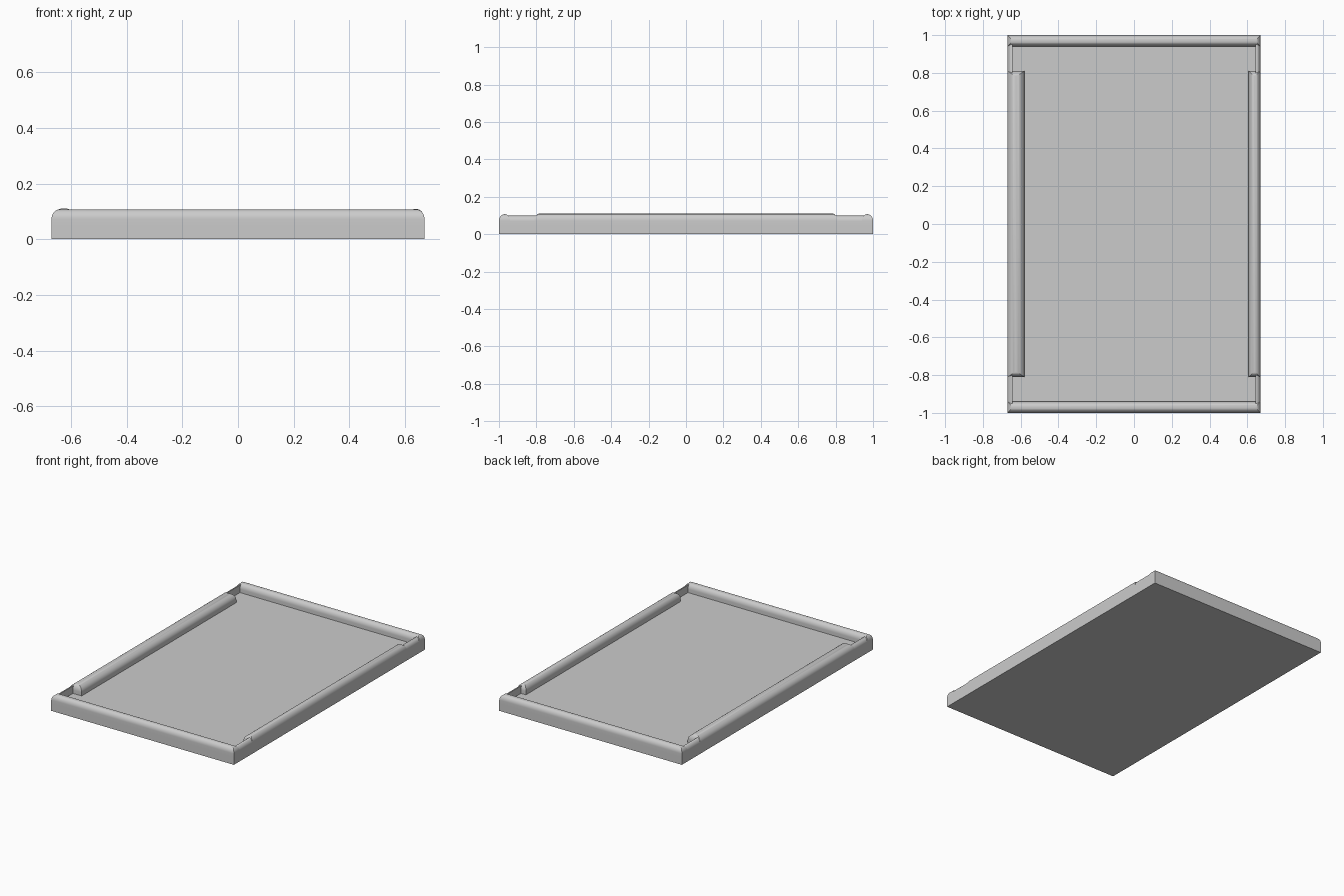
import bpy, bmesh, math

cube = bpy.data.objects.get("Cube")
if cube:
    bpy.data.objects.remove(cube, do_unlink=True)

grey = bpy.data.materials.new("plain_grey")
grey.use_nodes = True
colour = (0.6, 0.6, 0.6, 1)
grey.diffuse_color = colour
grey.node_tree.nodes["Principled BSDF"].inputs["Base Color"].default_value = colour

HALF_X, HALF_Y = 0.67, 1.0
FLOOR = 0.05
STEPS = 10


def rounded_bar(name, x0, x1, y0, y1, base, spring, top, insets):
    """Block whose top rounds inward by (left, right, front, back) insets."""
    left, right, front, back = insets
    levels = [(0, base)]
    for i in range(STEPS + 1):
        a = math.pi / 2 * i / STEPS
        levels.append((1 - math.cos(a), spring + (top - spring) * math.sin(a)))
    bm = bmesh.new()
    rings = []
    for k, z in levels:
        xa, xb = x0 + left * k, x1 - right * k
        ya, yb = y0 + front * k, y1 - back * k
        rings.append([bm.verts.new((x, y, z)) for x, y in
                      ((xa, ya), (xb, ya), (xb, yb), (xa, yb))])
    for low, high in zip(rings, rings[1:]):
        for i in range(4):
            j = (i + 1) % 4
            bm.faces.new((low[i], low[j], high[j], high[i]))
    bm.faces.new(rings[0][::-1])
    bm.faces.new(rings[-1])
    bmesh.ops.remove_doubles(bm, verts=bm.verts, dist=1e-5)
    bmesh.ops.recalc_face_normals(bm, faces=bm.faces)
    mesh = bpy.data.meshes.new(name)
    bm.to_mesh(mesh)
    bm.free()
    mesh.materials.append(grey)
    obj = bpy.data.objects.new(name, mesh)
    bpy.context.collection.objects.link(obj)
    bpy.ops.object.select_all(action="DESELECT")
    obj.select_set(True)
    bpy.context.view_layer.objects.active = obj
    bpy.ops.object.shade_smooth_by_angle(angle=math.radians(30))
    return obj


# Floor panel
bpy.ops.mesh.primitive_cube_add(size=1, location=(0, 0, FLOOR / 2))
floor = bpy.context.object
floor.name = "floor_panel"
floor.scale = (2 * HALF_X, 2 * HALF_Y, FLOOR)
floor.data.materials.append(grey)

# Rounded rims across the front and back
R = 0.03
rounded_bar("front_rim", -HALF_X, HALF_X, -HALF_Y, -HALF_Y + 2 * R,
            FLOOR, 0.072, 0.107, (R, R, R, R))
rounded_bar("back_rim", -HALF_X, HALF_X, HALF_Y - 2 * R, HALF_Y,
            FLOOR, 0.072, 0.107, (R, R, R, R))

# Thin side walls, rounded on the outside only
T = 0.026
rounded_bar("right_wall", -HALF_X, -HALF_X + T, -HALF_Y, HALF_Y,
            FLOOR, 0.069, 0.099, (T, 0, T, T))
rounded_bar("left_wall", HALF_X - T, HALF_X, -HALF_Y, HALF_Y,
            FLOOR, 0.069, 0.099, (0, T, T, T))

# Side grips: a wide one on the right, a narrow one on the left
RAIL_Y = 0.81
rounded_bar("right_rail", -HALF_X, -0.58, -RAIL_Y, RAIL_Y,
            FLOOR, 0.072, 0.111, (0.045, 0.045, R, R))
rounded_bar("left_rail", 0.607, HALF_X, -RAIL_Y, RAIL_Y,
            FLOOR, 0.072, 0.109, (0.0315, 0.0315, R, R))
